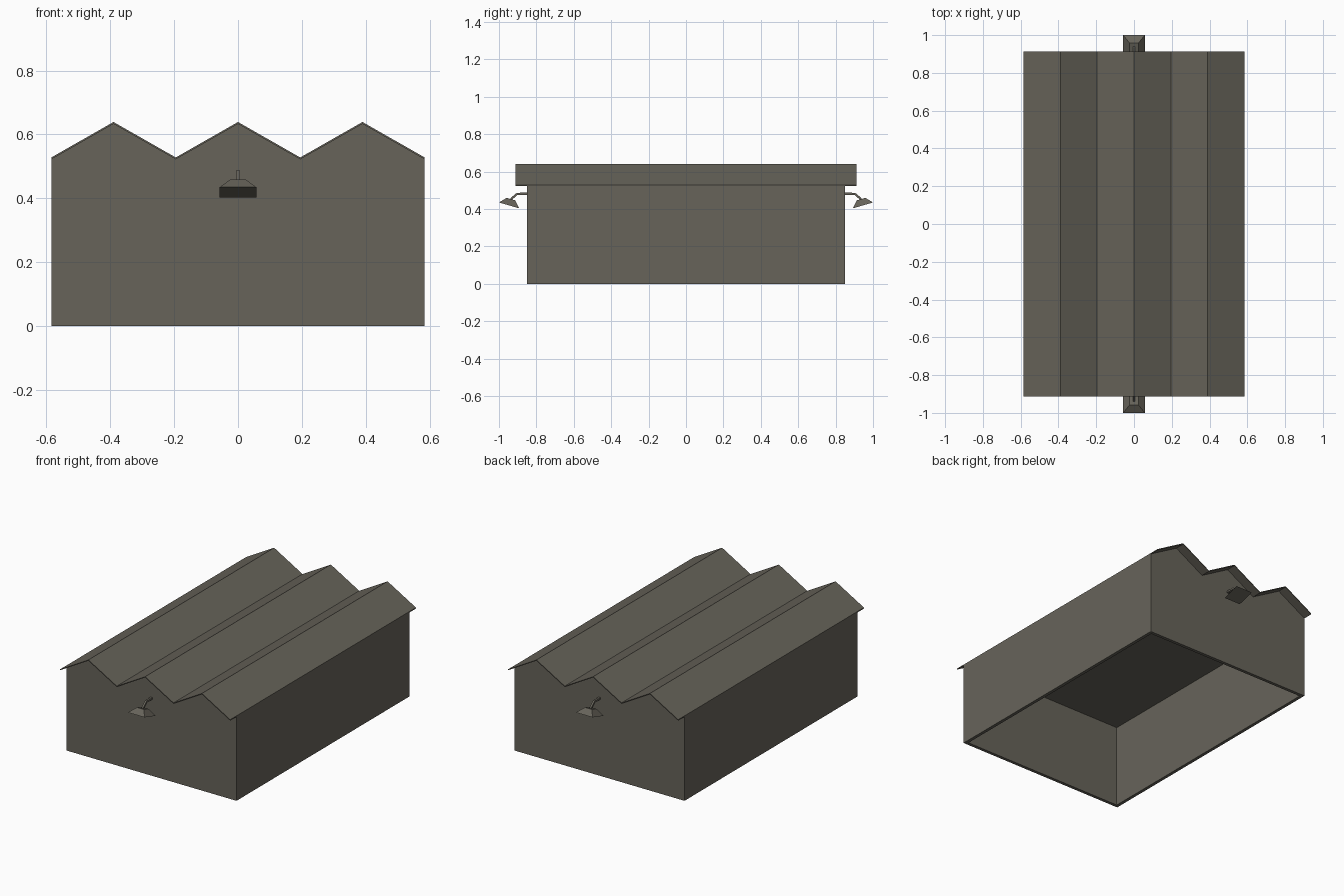
import bpy, bmesh
from mathutils import Vector

if "Cube" in bpy.data.objects:
    bpy.data.objects.remove(bpy.data.objects["Cube"])

mat = bpy.data.materials.new("dark stone grey")
mat.diffuse_color = (0.135, 0.126, 0.102, 1)
mat.use_nodes = True
mat.node_tree.nodes["Principled BSDF"].inputs["Base Color"].default_value = mat.diffuse_color

HALF_W, WALL_Y, ROOF_Y = 0.585, 0.85, 0.912
EAVE, RIDGE, BAYS = 0.528, 0.639, 3


def make(name, bm):
    bmesh.ops.recalc_face_normals(bm, faces=bm.faces)
    mesh = bpy.data.meshes.new(name)
    bm.to_mesh(mesh)
    bm.free()
    mesh.materials.append(mat)
    obj = bpy.data.objects.new(name, mesh)
    bpy.context.collection.objects.link(obj)
    return obj


def zigzag(drop):
    """Sawtooth roof line, left to right, as (x, z) points."""
    n = BAYS * 2
    return [(-HALF_W + 2 * HALF_W * i / n, (RIDGE if i % 2 else EAVE) - drop)
            for i in range(n + 1)]


def prism(bm, profile, y):
    """Extrude an (x, z) profile from -y to y."""
    face = bm.faces.new([bm.verts.new((x, -y, z)) for x, z in profile])
    geo = bmesh.ops.extrude_face_region(bm, geom=[face], use_keep_orig=True)["geom"]
    bmesh.ops.translate(bm, vec=(0, 2 * y, 0),
                        verts=[v for v in geo if isinstance(v, bmesh.types.BMVert)])
    bmesh.ops.recalc_face_normals(bm, faces=bm.faces)


# building body with gabled ends, hollow from below up to a flat ceiling
bm = bmesh.new()
prism(bm, zigzag(0.003) + [(HALF_W, 0), (-HALF_W, 0)], WALL_Y)
floor = next(f for f in bm.faces if all(abs(v.co.z) < 1e-6 for v in f.verts))
bmesh.ops.delete(bm, geom=[floor], context='FACES_ONLY')
T = 0.02
loops = []
for inset, z in ((0, 0), (T, 0), (T, 0.521)):
    loops.append([bm.verts.new((sx * (HALF_W - inset), sy * (WALL_Y - inset), z))
                  for sx, sy in ((-1, -1), (1, -1), (1, 1), (-1, 1))])
for a, b in zip(loops, loops[1:]):
    for i in range(4):
        j = (i + 1) % 4
        bm.faces.new((a[i], a[j], b[j], b[i]))
bm.faces.new(loops[-1])
bmesh.ops.remove_doubles(bm, verts=bm.verts, dist=0.0005)
make("building_body", bm)

# thin folded roof sheet overhanging both ends
bm = bmesh.new()
prism(bm, zigzag(0) + zigzag(0.006)[::-1], ROOF_Y)
make("folded_roof", bm)


def ring(bm, corners):
    return [bm.verts.new(c) for c in corners]


def loft(bm, rings):
    """Skin four-sided rings and cap both ends."""
    for a, b in zip(rings, rings[1:]):
        for i in range(4):
            j = (i + 1) % 4
            bm.faces.new((a[i], a[j], b[j], b[i]))
    bm.faces.new(rings[0])
    bm.faces.new(rings[-1])


for side, label in ((-1, "front"), (1, "back")):
    # tilted square lamp shade
    bm = bmesh.new()
    along, up = Vector((0, 0.96, 0.28)), Vector((0, -0.28, 0.96))
    base = Vector((0, 0.946, 0.419))
    rings = []
    for centre, h in ((base, 0.0575), (base + up * 0.035, 0.024)):
        pts = [centre + Vector((sx * h, 0, 0)) + along * (sy * h * 0.98)
               for sx, sy in ((-1, -1), (1, -1), (1, 1), (-1, 1))]
        rings.append(ring(bm, [(p.x, p.y * side, p.z) for p in pts]))
    loft(bm, rings)
    make(label + "_lamp_shade", bm)

    # bent lamp arm
    bm = bmesh.new()
    r = 0.006
    path = [(0.845, 0.481, 0, 1), (0.902, 0.481, 0.4, 0.9), (0.936, 0.452, 0.7, 0.7)]
    rings = [ring(bm, [(sx * r, (y + n * s * r) * side, z + m * s * r)
                       for sx, s in ((-1, -1), (1, -1), (1, 1), (-1, 1))])
             for y, z, n, m in path]
    loft(bm, rings)
    make(label + "_lamp_arm", bm)
